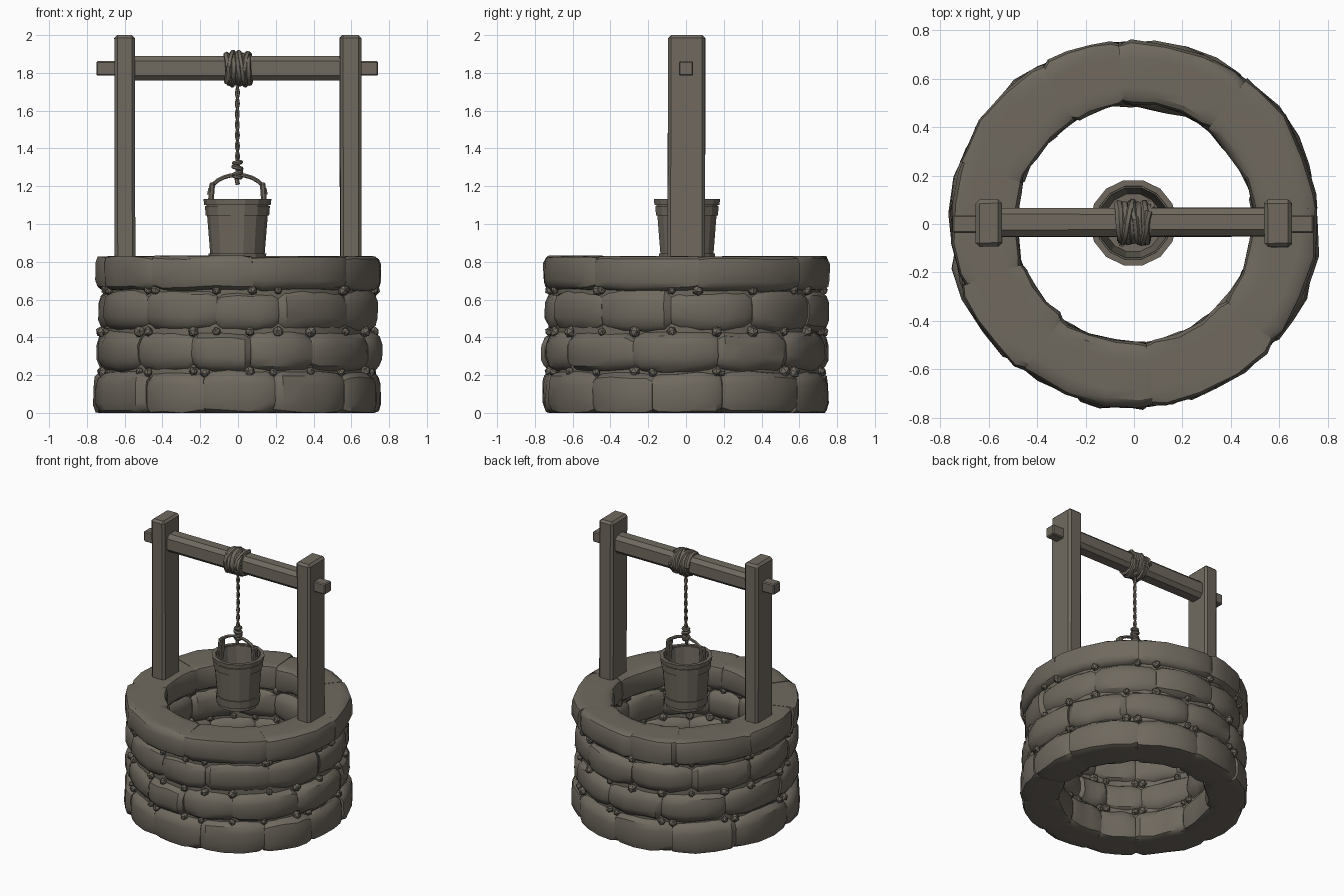
import bpy, bmesh, math, random
from mathutils import Vector, Matrix

if "Cube" in bpy.data.objects:
    bpy.data.objects.remove(bpy.data.objects["Cube"])

random.seed(7)
MAT = bpy.data.materials.new("weathered grey brown")
MAT.diffuse_color = (0.16, 0.141, 0.114, 1)
MAT.use_nodes = True
MAT.node_tree.nodes["Principled BSDF"].inputs["Base Color"].default_value = MAT.diffuse_color


def finish(name, bm, angle=30):
    bmesh.ops.recalc_face_normals(bm, faces=bm.faces[:])
    me = bpy.data.meshes.new(name)
    bm.to_mesh(me)
    bm.free()
    ob = bpy.data.objects.new(name, me)
    bpy.context.collection.objects.link(ob)
    me.materials.append(MAT)
    if angle:
        bpy.ops.object.select_all(action='DESELECT')
        ob.select_set(True)
        bpy.context.view_layer.objects.active = ob
        bpy.ops.object.shade_smooth_by_angle(angle=math.radians(angle))
    return ob


def jit(a):
    return random.uniform(-a, a)


def loft(bm, rings, closed=False):
    """Skin a list of equal point rings; cap the ends unless closed."""
    vs = [[bm.verts.new(p) for p in ring] for ring in rings]
    n = len(vs[0])
    pairs = list(zip(vs, vs[1:])) + ([(vs[-1], vs[0])] if closed else [])
    for a, b in pairs:
        for i in range(n):
            j = (i + 1) % n
            bm.faces.new((a[i], a[j], b[j], b[i]))
    if not closed:
        bm.faces.new(vs[0])
        bm.faces.new(vs[-1])


def lathe(bm, profile, n, cx=0, cy=0, closed=False):
    rings = [[(cx + r * math.cos(2 * math.pi * i / n), cy + r * math.sin(2 * math.pi * i / n), z)
              for i in range(n)] for r, z in profile]
    loft(bm, rings, closed)


def tube(bm, pts, r, n=6):
    pts = [Vector(p) for p in pts]
    rings, u = [], None
    for i, p in enumerate(pts):
        d = (pts[min(i + 1, len(pts) - 1)] - pts[max(i - 1, 0)]).normalized()
        u = d.orthogonal() if u is None else u - d * u.dot(d)
        u.normalize()
        w = d.cross(u)
        rings.append([p + r * (u * math.cos(k * 2 * math.pi / n) + w * math.sin(k * 2 * math.pi / n))
                      for k in range(n)])
    loft(bm, rings)


def box(bm, lo, hi, bevel, wobble=0.0):
    lo, hi = Vector(lo), Vector(hi)
    m = Matrix.Translation((lo + hi) / 2) @ Matrix.Diagonal((*(hi - lo), 1))
    vs = bmesh.ops.create_cube(bm, size=1, matrix=m)["verts"]
    for v in vs:
        v.co += Vector((jit(wobble), jit(wobble), 0))
    es = list({e for v in vs for e in v.link_edges})
    bmesh.ops.bevel(bm, geom=es, offset=bevel, segments=1, affect='EDGES')


# ---- stones: rounded wedges swept around the ring ----
def stone(bm, a0, a1, z0, z1, ri, ro, p, end, zmin, zmax):
    rc, hr = (ri + ro) / 2, (ro - ri) / 2
    zc, hz = (z0 + z1) / 2, (z1 - z0) / 2
    rings = []
    for t, s in ((-1, end), (-0.8, (1 + end) / 2 + 0.06), (-0.3, 1), (0.3, 1), (0.8, (1 + end) / 2 + 0.06), (1, end)):
        a = math.radians((a0 + a1) / 2 + t * ((a1 - a0) / 2 + 0.2))
        k, dz = jit(0.008), jit(0.006)
        ring = []
        for i in range(16):
            f = 2 * math.pi * (i + 0.5) / 16
            c, q = math.cos(f), math.sin(f)
            x = math.copysign(abs(c) ** (2 / p), c)
            y = math.copysign(abs(q) ** (2 / p), q)
            r = rc + x * (hr + k) * (0.45 + 0.55 * s) + jit(0.004)
            z = zc + y * hz * (0.15 + 0.85 * s) + dz + jit(0.004)
            ring.append((r * math.cos(a), r * math.sin(a), min(max(z, zmin), zmax)))
        rings.append(ring)
    loft(bm, rings)


ROWS = [  # name, z0, z1, inner, outer, power, end scale, seam angles
    ("bottom_stones", -0.03, 0.225, 0.49, 0.765, 3.6, 0.78, (229, 256, 285, 319, 346, 375, 412, 445, 478, 512, 550)),
    ("lower_stones", 0.21, 0.44, 0.49, 0.762, 2.9, 0.74, (224, 251, 275, 302, 338, 373, 406, 440, 472, 506, 545)),
    ("upper_stones", 0.42, 0.66, 0.49, 0.752, 3.0, 0.76, (229, 261, 287, 322, 354, 389, 422, 455, 488, 522, 556)),
    ("rim_stones", 0.64, 0.845, 0.49, 0.757, 4.2, 0.9, (200, 233, 276, 320, 365, 412, 455, 480, 520)),
]
pebbles = bmesh.new()
for name, z0, z1, ri, ro, p, end, seams in ROWS:
    bm = bmesh.new()
    for a0, a1 in zip(seams, seams[1:] + (seams[0] + 360,)):
        stone(bm, a0, a1, z0 + jit(0.006), z1 + jit(0.006), ri + jit(0.008), ro + jit(0.01),
              p, end, 0.0, 0.83 + jit(0.004))
    finish(name, bm, 32)
    # small filler pebbles where the joints meet
    for a in seams:
        for z in (z0 + 0.01, z1 - 0.01):
            if 0.1 < z < 0.7:
                for r in (0.725, 0.525):
                    m = (Matrix.Rotation(math.radians(a), 4, 'Z') @ Matrix.Translation((r, 0, z))
                         @ Matrix.Rotation(random.random() * 3, 4, 'X'))
                    bmesh.ops.create_icosphere(pebbles, subdivisions=1, radius=0.028 + jit(0.006), matrix=m)
finish("filler_pebbles", pebbles, 0)

# ---- mortar core behind the stones ----
bm = bmesh.new()
lathe(bm, [(0.53, 0.004), (0.715, 0.004), (0.715, 0.8), (0.53, 0.8)], 32, closed=True)
finish("mortar_core", bm)

# ---- posts and crossbeam ----
for name, x0, x1 in (("left_post", -0.655, -0.545), ("right_post", 0.54, 0.65)):
    bm = bmesh.new()
    box(bm, (x0, -0.095, 0.78), (x1, 0.1, 2.0), 0.016, 0.004)
    finish(name, bm, 0)
bm = bmesh.new()
box(bm, (-0.58, -0.053, 1.76), (0.58, 0.067, 1.89), 0.026, 0.004)
finish("crossbeam", bm, 0)
bm = bmesh.new()
box(bm, (-0.75, -0.038, 1.785), (0.742, 0.038, 1.862), 0.007)
finish("beam_end_pegs", bm, 0)

# ---- rope wrapped round the beam ----
bm = bmesh.new()
YC, ZC = 0.006, 1.822


def wrap(turns, x0, x1, r, phase):
    n = int(turns * 12)
    return [(x0 + (x1 - x0) * i / n + jit(0.003),
             YC + (r + jit(0.004)) * math.cos(phase + 2 * math.pi * i / 12),
             ZC + (r + jit(0.004)) * math.sin(phase + 2 * math.pi * i / 12)) for i in range(n + 1)]


tube(bm, wrap(5, -0.066, 0.066, 0.074, 0), 0.018)
tube(bm, wrap(1.5, 0.06, -0.06, 0.083, 1), 0.015)
tube(bm, wrap(1.5, -0.05, 0.055, 0.083, 3), 0.015)
rings = [[(x, YC + 0.076 * math.cos(k * math.pi / 6), ZC + 0.076 * math.sin(k * math.pi / 6))
          for k in range(12)] for x in (-0.07, 0.07)]
loft(bm, rings)
finish("rope_wrap", bm, 40)

# ---- hanging twisted rope, knot and tail ----
bm = bmesh.new()
for ph in (0, math.pi):
    tube(bm, [(-0.003 + 0.006 * math.cos(ph + i * 0.7), 0.005 + 0.006 * math.sin(ph + i * 0.7), 1.75 - i * 0.0125)
              for i in range(41)], 0.0075, 5)
tube(bm, [(-0.003, 0.005, 1.27), (-0.006, 0.0, 1.235), (-0.001, -0.004, 1.21)], 0.012)
finish("hanging_rope", bm, 40)
bm = bmesh.new()
for z, r, tilt in ((1.325, 0.018, 0.15), (1.298, 0.021, -0.25), (1.268, 0.02, 0.3), (1.25, 0.016, -0.2)):
    tube(bm, [(-0.003 + r * math.cos(i * math.pi / 5), 0.005 + r * math.sin(i * math.pi / 5),
               z + tilt * r * math.cos(i * math.pi / 5)) for i in range(11)], 0.012)
finish("rope_knot", bm, 40)

# ---- bucket: hollow shell, hoops, ears, handle ----
BX, BY = -0.003, 0.005
bm = bmesh.new()
lathe(bm, [(0.138, 0.765), (0.167, 1.125), (0.148, 1.125), (0.122, 0.8)], 14, BX, BY)
finish("bucket_shell", bm, 0)
for name, z0, z1, r0, r1 in (("rim_hoop", 1.1, 1.132, 0.176, 0.18), ("upper_hoop", 1.045, 1.095, 0.168, 0.172),
                             ("lower_hoop", 0.79, 0.845, 0.149, 0.153)):
    bm = bmesh.new()
    lathe(bm, [(r0, z0), (r1, z1), (r1 - 0.025, z1), (r0 - 0.025, z0)], 14, BX, BY, closed=True)
    finish(name, bm, 0)
for name, s in (("left_ear", -1), ("right_ear", 1)):
    bm = bmesh.new()
    box(bm, (-0.015, -0.026, 1.04), (0.015, 0.026, 1.22), 0.008)
    bmesh.ops.rotate(bm, verts=bm.verts[:], cent=(0, 0, 1.13), matrix=Matrix.Rotation(-s * 0.08, 3, 'Y'))
    bmesh.ops.translate(bm, verts=bm.verts[:], vec=(BX + s * 0.14, BY, 0))
    finish(name, bm, 0)
bm = bmesh.new()
tube(bm, [(BX + 0.15 * math.cos(i * math.pi / 12), BY, 1.155 + 0.105 * math.sin(i * math.pi / 12))
          for i in range(13)], 0.011)
finish("bucket_handle", bm, 40)
